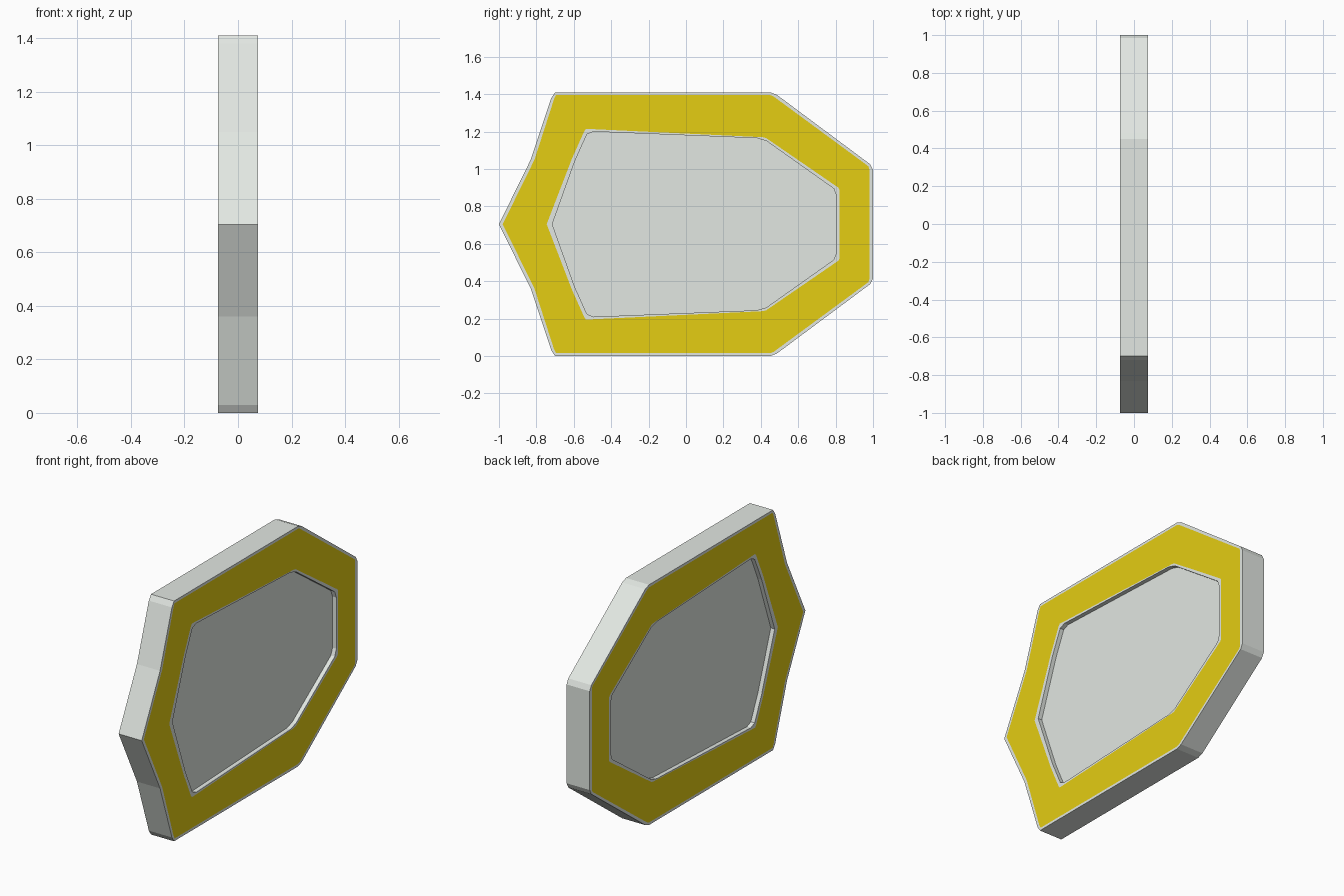
import bpy, bmesh

if "Cube" in bpy.data.objects:
    bpy.data.objects.remove(bpy.data.objects["Cube"])

MID = 0.705      # height of the symmetry line
HALF = 0.075     # half thickness
PANEL = 0.05     # half thickness of the recessed panel

# upper halves of the concentric outlines: (y, height above symmetry line)
OUTER = [(-1, 0), (-.83, .345), (-.72, .675), (-.70, .705),
         (.45, .705), (.485, .692), (.985, .32), (1, .29)]
BAND_OUT = [(-.98, 0), (-.81, .345), (-.705, .67), (-.695, .69),
            (.45, .69), (.468, .683), (.975, .31), (.98, .295)]
BAND_IN = [(-.745, 0), (-.61, .35), (-.545, .495), (-.535, .51),
           (.41, .465), (.428, .461), (.815, .195), (.82, .185)]
OPENING = [(-.715, 0), (-.595, .335), (-.53, .48), (-.495, .495),
           (.38, .46), (.43, .445), (.79, .19), (.805, .15)]


def material(name, color):
    m = bpy.data.materials.new(name)
    m.diffuse_color = (*color, 1)
    m.use_nodes = True
    m.node_tree.nodes["Principled BSDF"].inputs["Base Color"].default_value = m.diffuse_color
    return m


GREY = material("pale grey", (0.76, 0.80, 0.76))
YELLOW = material("yellow", (0.78, 0.61, 0.006))


def ring(bm, half, x):
    full = half + [(y, -h) for y, h in reversed(half[1:])]
    return [bm.verts.new((x, y, MID + h)) for y, h in full]


def bridge(bm, a, b, mat=0):
    n = len(a)
    for i in range(n):
        j = (i + 1) % n
        bm.faces.new((a[i], a[j], b[j], b[i])).material_index = mat


def finish(bm, name):
    bmesh.ops.recalc_face_normals(bm, faces=bm.faces[:])
    me = bpy.data.meshes.new(name)
    bm.to_mesh(me)
    bm.free()
    me.materials.append(GREY)
    me.materials.append(YELLOW)
    ob = bpy.data.objects.new(name, me)
    bpy.context.collection.objects.link(ob)


# one closed plate: edge wall, painted band and recessed panel on both sides
bm = bmesh.new()
rims = []
for s in (1, -1):
    rings = [ring(bm, half, s * HALF) for half in (OUTER, BAND_OUT, BAND_IN, OPENING)]
    rings.append(ring(bm, OPENING, s * PANEL))
    for k in range(4):
        bridge(bm, rings[k], rings[k + 1], 1 if k == 1 else 0)
    bm.faces.new(rings[-1])
    rims.append(rings[0])
bridge(bm, rims[0], rims[1])
finish(bm, "framed_plate")
